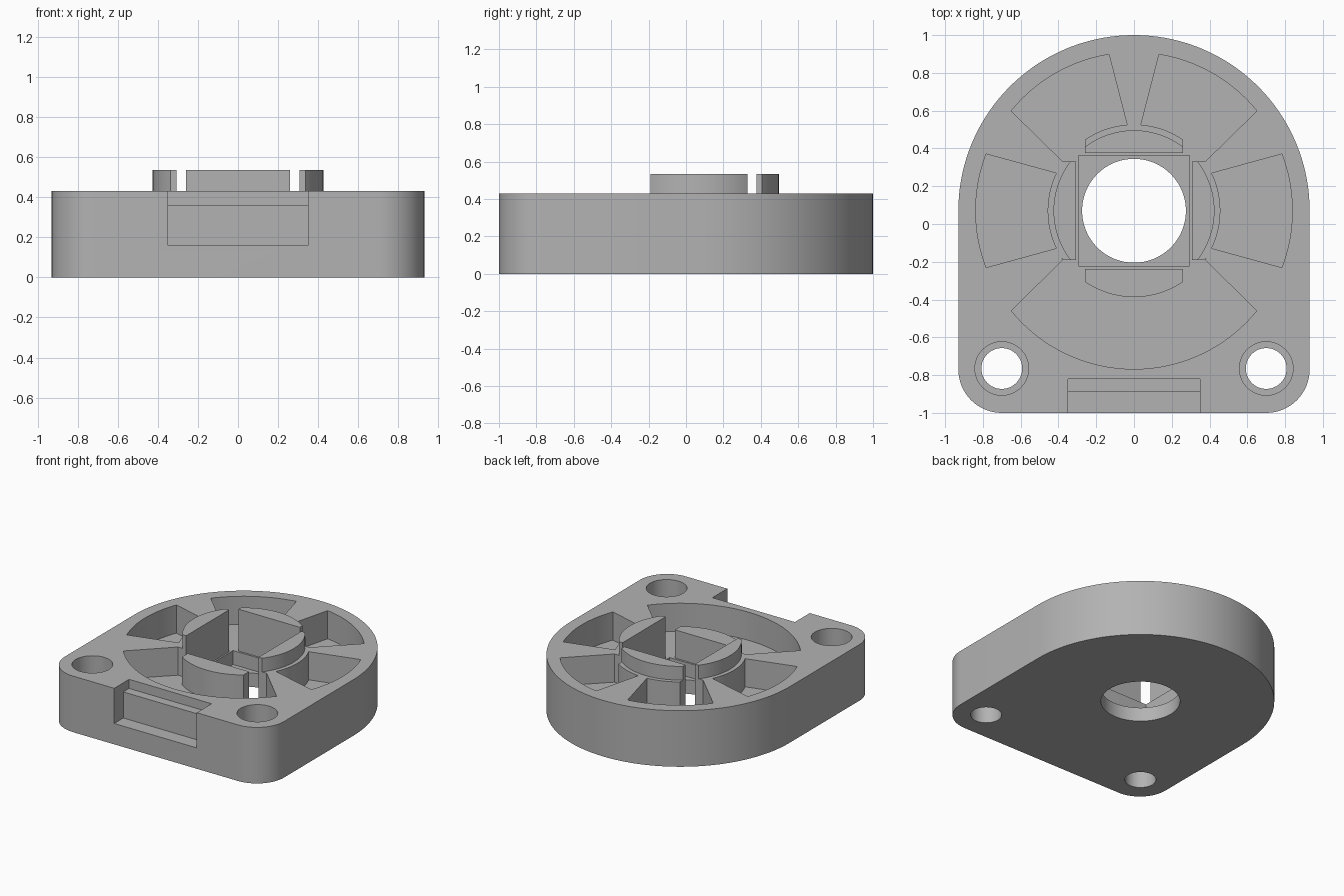
import bpy, bmesh
from math import sin, cos, radians, asin, degrees, pi

cube = bpy.data.objects.get("Cube")
if cube:
    bpy.data.objects.remove(cube, do_unlink=True)

grey = bpy.data.materials.new("plain grey")
grey.use_nodes = True
grey.diffuse_color = (0.45, 0.45, 0.45, 1)
grey.node_tree.nodes["Principled BSDF"].inputs["Base Color"].default_value = grey.diffuse_color

CY = 0.07                                  # centre of the round end
FLOOR, POCKET, TOP, POST = 0.107, 0.214, 0.43, 0.535
RING, RIM = 0.457, 0.838                   # inner and outer pocket radii
ABOVE = 0.7


def arc(cx, cy, r, a0, a1, n):
    """Points along an arc, angles in degrees."""
    angles = [radians(a0 + (a1 - a0) * i / n) for i in range(n + 1)]
    return [(cx + r * cos(a), cy + r * sin(a)) for a in angles]


def circle(cx, cy, r, n=64):
    return arc(cx, cy, r, 0, 360, n)[:-1]


def rect(x0, x1, y0, y1):
    return [(x0, y0), (x1, y0), (x1, y1), (x0, y1)]


def prism(name, points, z0, z1):
    """Extrude a flat outline between two heights."""
    bm = bmesh.new()
    face = bm.faces.new([bm.verts.new((x, y, z0)) for x, y in points])
    top = bmesh.ops.extrude_face_region(bm, geom=[face])["geom"]
    for v in top:
        if isinstance(v, bmesh.types.BMVert):
            v.co.z = z1
    bmesh.ops.recalc_face_normals(bm, faces=bm.faces)
    mesh = bpy.data.meshes.new(name)
    bm.to_mesh(mesh)
    bm.free()
    mesh.materials.append(grey)
    obj = bpy.data.objects.new(name, mesh)
    bpy.context.collection.objects.link(obj)
    return obj


def shade(obj):
    bpy.ops.object.select_all(action="DESELECT")
    obj.select_set(True)
    bpy.context.view_layer.objects.active = obj
    bpy.ops.object.shade_smooth_by_angle(angle=radians(30))


def cut(obj, points, z0, z1=ABOVE):
    """Cut a prism out of an object and discard the cutter."""
    cutter = prism("cutter", points, z0, z1)
    cutter.hide_render = True
    bpy.ops.object.select_all(action="DESELECT")
    bpy.context.view_layer.objects.active = obj
    obj.select_set(True)
    mod = obj.modifiers.new("cut", "BOOLEAN")
    mod.operation, mod.solver, mod.object = "DIFFERENCE", "EXACT", cutter
    bpy.ops.object.modifier_apply(modifier=mod.name)
    bpy.data.objects.remove(cutter, do_unlink=True)


# Housing plate: round back, square front with rounded corners
outline = (arc(0, CY, 0.93, 0, 180, 72)
           + arc(-0.7, -0.77, 0.23, 180, 270, 16)
           + arc(0.7, -0.77, 0.23, 270, 360, 16))
housing = prism("housing", outline, 0, TOP)

# Central well, square recess and through hole
cut(housing, circle(0, CY, RING, 96), POCKET)
cut(housing, rect(-0.295, 0.295, CY - 0.292, CY + 0.292), FLOOR)
cut(housing, circle(0, CY, 0.275), -0.1)

# Fan-shaped pockets: middle angle, half angle at the rim and at the ring
for mid, outer, inner in ((0, 21, 26), (180, 21, 26), (60, 20.9, 25.6),
                          (120, 20.9, 25.6), (270, 50.8, 55.6)):
    fan = (arc(0, CY, RIM, mid - outer, mid + outer, 32)
           + arc(0, CY, RING - 0.01, mid + inner, mid - inner, 24))
    cut(housing, fan, POCKET)

# Counterbored screw holes
for x in (-0.7, 0.7):
    cut(housing, circle(x, -0.765, 0.142, 48), 0.2)
    cut(housing, circle(x, -0.765, 0.108, 48), -0.1)

# Stepped notch in the front edge
cut(housing, rect(-0.35, 0.35, -1.1, -0.89), 0.16)
cut(housing, rect(-0.35, 0.35, -1.1, -0.82), 0.36)
shade(housing)


def ring_segment(name, radius, turn, z0, z1):
    """Solid between a straight inner face and a round outer face."""
    half = degrees(asin(0.26 / radius))
    pts = [(0.26, 0.307), *arc(0, 0, radius, 90 - half, 90 + half, 24), (-0.26, 0.307)]
    obj = prism(name, pts, z0, z1)
    obj.location.y = CY
    obj.rotation_euler.z = turn * pi / 2
    shade(obj)


# Four low ring walls, three of them carrying raised posts
for turn, side in enumerate(("back", "right", "front", "left")):
    ring_segment(side + "_ring_wall", RING, turn, POCKET, TOP)
    if side != "front":
        ring_segment(side + "_post", 0.426, turn, TOP, POST)
